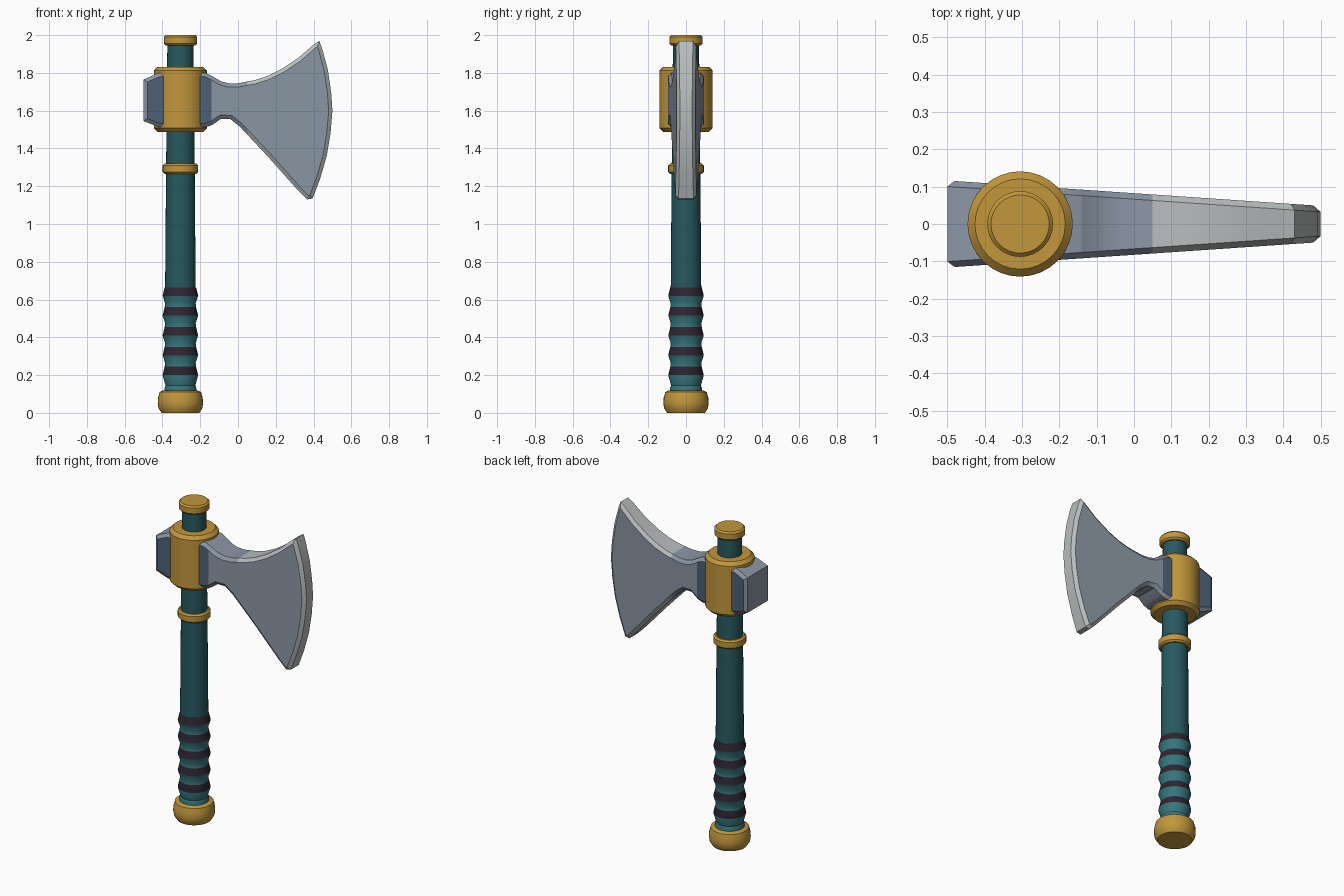
import bpy, bmesh, math
from mathutils import Vector

cube = bpy.data.objects.get("Cube")
if cube:
    bpy.data.objects.remove(cube, do_unlink=True)

AXIS_X = -0.305
SIDES = 32


def material(name, red, green, blue):
    mat = bpy.data.materials.new(name)
    mat.use_nodes = True
    color = (red, green, blue, 1)
    mat.diffuse_color = color
    mat.node_tree.nodes["Principled BSDF"].inputs["Base Color"].default_value = color
    return mat


gold = material("gold", 0.54, 0.31, 0.045)
dark_teal = material("dark teal", 0.02, 0.1, 0.115)
grip_teal = material("grip teal", 0.036, 0.18, 0.2)
wrap_purple = material("dark wrap", 0.028, 0.018, 0.03)
steel = material("blue steel", 0.26, 0.31, 0.38)
bright_steel = material("bright steel", 0.48, 0.51, 0.51)
dark_steel = material("dark steel", 0.08, 0.12, 0.185)


def finish(name, bm, mats, angle=30):
    bmesh.ops.recalc_face_normals(bm, faces=bm.faces[:])
    mesh = bpy.data.meshes.new(name)
    bm.to_mesh(mesh)
    bm.free()
    for mat in mats:
        mesh.materials.append(mat)
    obj = bpy.data.objects.new(name, mesh)
    bpy.context.collection.objects.link(obj)
    bpy.ops.object.select_all(action="DESELECT")
    obj.select_set(True)
    bpy.context.view_layer.objects.active = obj
    bpy.ops.object.shade_smooth_by_angle(angle=math.radians(angle))
    return obj


def lathe(name, profile, mats, slots=None):
    """Turn (radius, height) points around the handle axis; slots colours each band."""
    bm = bmesh.new()
    rings = []
    for radius, height in profile:
        ring = []
        for i in range(SIDES):
            turn = math.tau * i / SIDES
            ring.append(bm.verts.new((AXIS_X + radius * math.cos(turn),
                                      radius * math.sin(turn), height)))
        rings.append(ring)
    for band, (low, high) in enumerate(zip(rings, rings[1:])):
        for i in range(SIDES):
            j = (i + 1) % SIDES
            face = bm.faces.new((low[i], low[j], high[j], high[i]))
            face.material_index = slots[band] if slots else 0
    bm.faces.new(rings[0])
    bm.faces.new(rings[-1])
    return finish(name, bm, mats)


def chamfered_ring(name, radius, bottom, top, chamfer):
    lathe(name, [(radius - chamfer, bottom), (radius, bottom + chamfer),
                 (radius, top - chamfer), (radius - chamfer, top)], [gold])


# Pommel, shaft and gold fittings
lathe("pommel", [(0.1, 0), (0.116, 0.025), (0.12, 0.05), (0.118, 0.08),
                 (0.11, 0.11), (0.095, 0.118)], [gold])
lathe("shaft", [(0.081, 0.64), (0.076, 1.27), (0.069, 1.96)], [dark_teal])
chamfered_ring("shaft_ring", 0.094, 1.265, 1.32, 0.01)
chamfered_ring("head_collar", 0.141, 1.487, 1.832, 0.02)
chamfered_ring("top_cap", 0.088, 1.945, 2.0, 0.01)

# Grip: dark wraps flare downward, teal swells taper back in
grip_profile = [(0.085, 0.1), (0.085, 0.13), (0.079, 0.145)]
grip_slots = [0, 0]
for i in range(5):
    base = 0.2 + 0.105 * i
    grip_profile += [(0.094, base), (0.083, base + 0.045)]
    grip_slots += [0, 1]
    if i < 4:
        grip_profile.append((0.081, base + 0.065))
        grip_slots.append(0)
lathe("grip", grip_profile, [grip_teal, wrap_purple], grip_slots)

# Axe head: one outline, clockwise from the poll, tapering toward the edge
outline = [Vector(p) for p in (
    (-0.5, 1.765), (-0.42, 1.8), (-0.17, 1.8), (-0.14, 1.785), (-0.09, 1.755),
    (-0.05, 1.745), (0, 1.745), (0.09, 1.762), (0.16, 1.785), (0.23, 1.82),
    (0.32, 1.88), (0.4, 1.95), (0.43, 1.97), (0.445, 1.93), (0.475, 1.82),
    (0.493, 1.7), (0.5, 1.6), (0.49, 1.48), (0.47, 1.36), (0.435, 1.24),
    (0.395, 1.135), (0.365, 1.13), (0.32, 1.175), (0.16, 1.355), (0.01, 1.515),
    (-0.04, 1.555), (-0.09, 1.557), (-0.135, 1.525), (-0.17, 1.513),
    (-0.42, 1.513), (-0.5, 1.545))]


def inset(points, width):
    result = []
    for i, point in enumerate(points):
        before = (point - points[i - 1]).normalized()
        after = (points[(i + 1) % len(points)] - point).normalized()
        normal_a = Vector((before.y, -before.x))
        normal_b = Vector((after.y, -after.x))
        middle = (normal_a + normal_b).normalized()
        result.append(point + middle * width / middle.dot(normal_a))
    return result


def half_thickness(x):
    return 0.0825 - 0.068 * x


bm = bmesh.new()
inner = inset(outline, 0.02)
loops = []
for points, side, drop in ((inner, -1, 0), (outline, -1, 0.016),
                           (outline, 1, 0.016), (inner, 1, 0)):
    loops.append([bm.verts.new((p.x, side * (half_thickness(p.x) - drop), p.y))
                  for p in points])
for near, far in zip(loops, loops[1:]):
    for i in range(len(near)):
        bm.faces.new((near[i - 1], near[i], far[i], far[i - 1]))
bm.faces.new(loops[0])
bm.faces.new(loops[-1])

# Cut the head where its colours change
CHEEK_END, RIM_START = -0.14, 0.05
for cut in (CHEEK_END, RIM_START):
    bmesh.ops.bisect_plane(bm, geom=bm.verts[:] + bm.edges[:] + bm.faces[:],
                           plane_co=(cut, 0, 0), plane_no=(1, 0, 0))
bm.normal_update()
for face in bm.faces:
    x = face.calc_center_median().x
    broad_side = abs(face.normal.y) > 0.95
    if broad_side and x < CHEEK_END:
        face.material_index = 2
    elif not broad_side and x > RIM_START:
        face.material_index = 1
finish("axe_head", bm, [steel, bright_steel, dark_steel])
